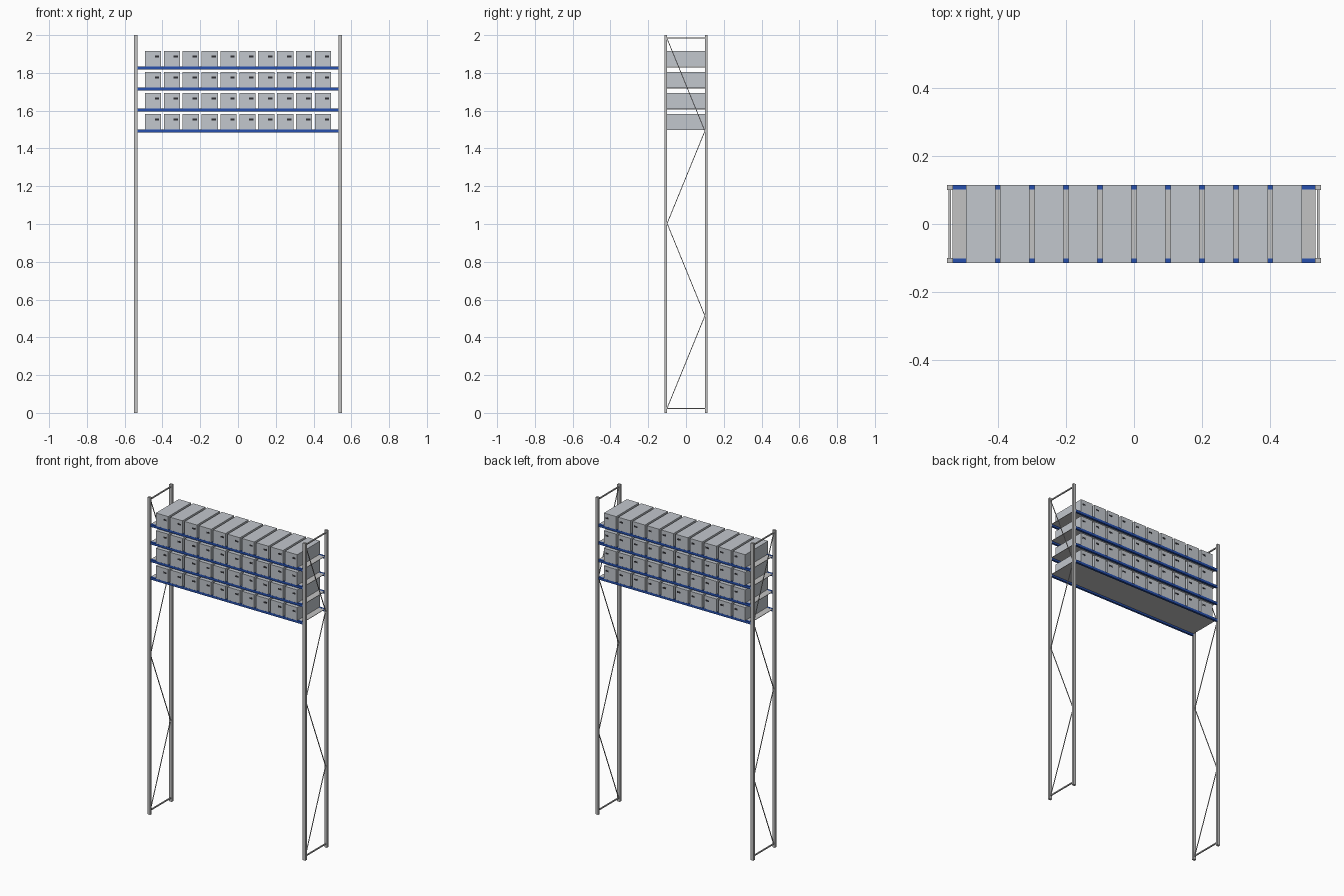
import bpy
import bmesh
from mathutils import Vector, Matrix

old = bpy.data.objects.get("Cube")
if old:
    bpy.data.objects.remove(old, do_unlink=True)


def material(name, colour):
    m = bpy.data.materials.new(name)
    m.use_nodes = True
    m.diffuse_color = (*colour, 1)
    m.node_tree.nodes["Principled BSDF"].inputs["Base Color"].default_value = (*colour, 1)
    return m


STEEL = material("galvanised grey", (0.54, 0.54, 0.54))
BLUE = material("beam blue", (0.02, 0.08, 0.42))
CARTON = material("box grey", (0.54, 0.57, 0.61))
DARK = material("slot dark", (0.03, 0.03, 0.035))


def add_box(bm, centre, size):
    bmesh.ops.create_cube(bm, size=1, matrix=Matrix.Translation(centre) @ Matrix.Diagonal((*size, 1)))


def add_bar(bm, a, b, thick):
    # square bar between two points
    a, b = Vector(a), Vector(b)
    turn = (b - a).to_track_quat("Z", "X").to_matrix().to_4x4()
    size = Matrix.Diagonal((thick, thick, (b - a).length, 1))
    bmesh.ops.create_cube(bm, size=1, matrix=Matrix.Translation((a + b) / 2) @ turn @ size)


def finish(bm, name, mat):
    mesh = bpy.data.meshes.new(name)
    bm.to_mesh(mesh)
    bm.free()
    mesh.materials.append(mat)
    ob = bpy.data.objects.new(name, mesh)
    bpy.context.collection.objects.link(ob)


POST_X, POST_Y = 0.541, 0.1075
LEVELS = [1.5 + 0.111 * i for i in range(4)]
COLUMNS = [-0.45 + 0.1 * i for i in range(10)]
BOX_H = 0.082

# end frames: posts, horizontal ties and zigzag bracing
for side, x in (("right", -POST_X), ("left", POST_X)):
    bm = bmesh.new()
    for y in (-POST_Y, POST_Y):
        add_box(bm, (x, y, 1), (0.018, 0.015, 2))
    finish(bm, side + "_posts", STEEL)

    bm = bmesh.new()
    for z in (0.023, 1.985):
        add_bar(bm, (x, -0.1, z), (x, 0.1, z), 0.007)
    zigzag = [(x, 0.1 if i % 2 else -0.1, 0.025 + 0.489 * i) for i in range(5)]
    for a, b in zip(zigzag, zigzag[1:]):
        add_bar(bm, a, b, 0.004)
    finish(bm, side + "_bracing", STEEL)

# shelf beams and decks
for n, z in enumerate(LEVELS, 1):
    bm = bmesh.new()
    for y in (-0.108, 0.108):
        add_box(bm, (0, y, z - 0.0075), (1.066, 0.013, 0.015))
    finish(bm, f"shelf_{n}_beams", BLUE)
    bm = bmesh.new()
    add_box(bm, (0, 0, z - 0.002), (1.066, 0.203, 0.003))
    finish(bm, f"shelf_{n}_deck", STEEL)

# storage boxes with a dark slot on both ends
for n, z in enumerate(LEVELS, 1):
    boxes, slots = bmesh.new(), bmesh.new()
    for x in COLUMNS:
        add_box(boxes, (x, 0, z + BOX_H / 2), (0.086, 0.228, BOX_H))
        for y in (-0.114, 0.114):
            add_box(slots, (x + 0.021, y, z + 0.054), (0.023, 0.002, 0.01))
    finish(boxes, f"shelf_{n}_boxes", CARTON)
    finish(slots, f"shelf_{n}_box_slots", DARK)
